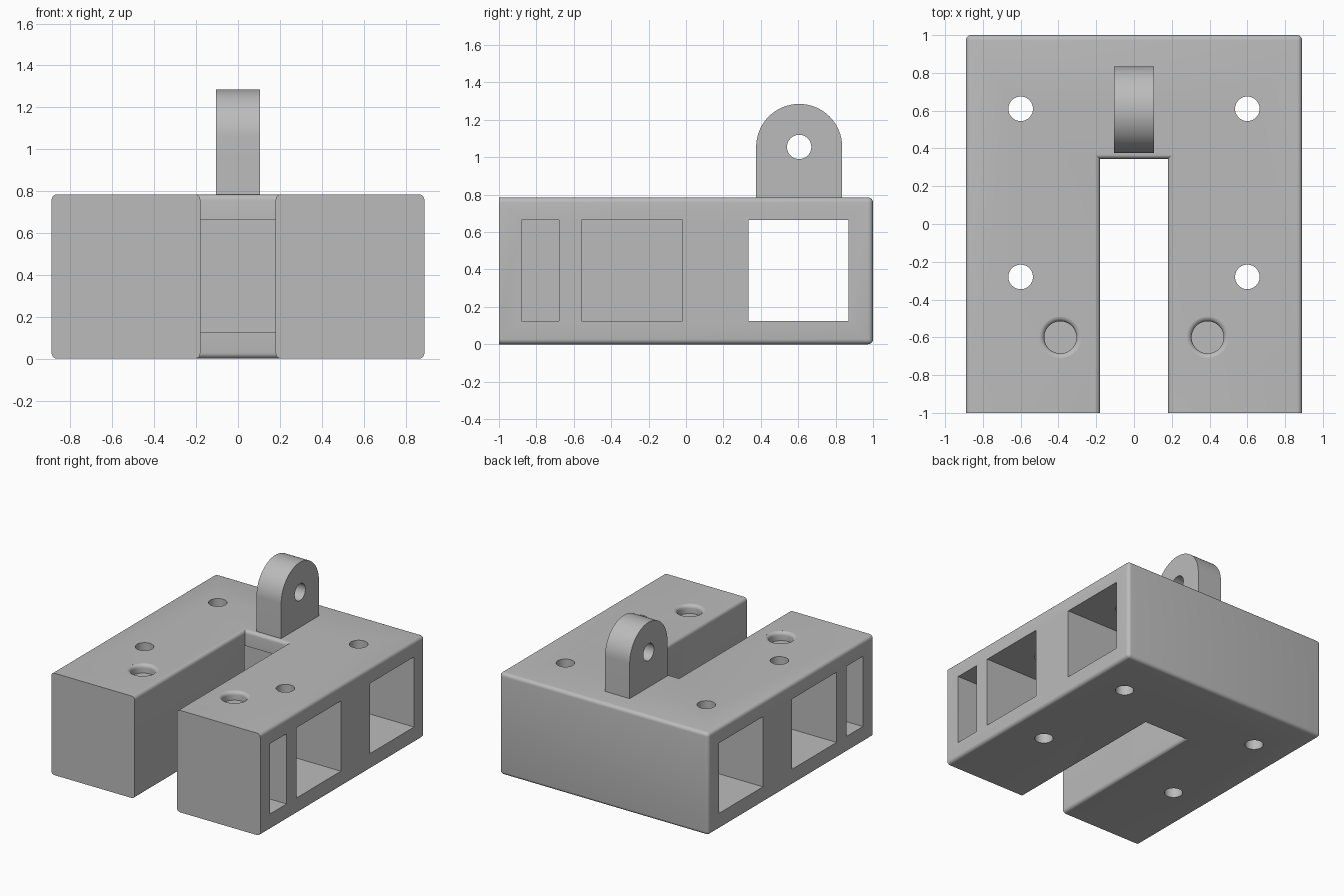
import bpy, bmesh
from math import pi, cos, sin, radians
from mathutils import Matrix, Vector

if "Cube" in bpy.data.objects:
    bpy.data.objects.remove(bpy.data.objects["Cube"], do_unlink=True)

W, TOP, SLOT, SLOT_END, ROUND = 0.89, 0.785, 0.18, 0.345, 0.027

grey = bpy.data.materials.new("plain_grey")
grey.use_nodes = True
grey.diffuse_color = (0.5, 0.5, 0.5, 1)
grey.node_tree.nodes["Principled BSDF"].inputs["Base Color"].default_value = (0.5, 0.5, 0.5, 1)


def finish(bm, name):
    bmesh.ops.recalc_face_normals(bm, faces=bm.faces)
    mesh = bpy.data.meshes.new(name)
    bm.to_mesh(mesh)
    bm.free()
    mesh.materials.append(grey)
    obj = bpy.data.objects.new(name, mesh)
    bpy.context.collection.objects.link(obj)
    return obj


def prism(points, direction):
    """Extrude a flat outline along a direction."""
    bm = bmesh.new()
    face = bm.faces.new([bm.verts.new(p) for p in points])
    new = bmesh.ops.extrude_face_region(bm, geom=[face])["geom"]
    bmesh.ops.translate(bm, vec=Vector(direction),
                        verts=[v for v in new if isinstance(v, bmesh.types.BMVert)])
    return bm


def box(x0, x1, y0, y1, z0, z1):
    return finish(prism([(x0, y0, z0), (x1, y0, z0), (x1, y1, z0), (x0, y1, z0)],
                        (0, 0, z1 - z0)), "cutter")


def cylinder(radius, depth, center, axis="Z"):
    bm = bmesh.new()
    matrix = Matrix.Translation(center)
    if axis == "X":
        matrix = matrix @ Matrix.Rotation(pi / 2, 4, "Y")
    bmesh.ops.create_cone(bm, cap_ends=True, segments=48, radius1=radius,
                          radius2=radius, depth=depth, matrix=matrix)
    return finish(bm, "cutter")


def lathe(profile, center, steps=48):
    bm = bmesh.new()
    rings = [[bm.verts.new((center[0] + r * cos(2 * pi * i / steps),
                            center[1] + r * sin(2 * pi * i / steps),
                            center[2] + z)) for i in range(steps)] for r, z in profile]
    for a, b in zip(rings, rings[1:]):
        for i in range(steps):
            j = (i + 1) % steps
            bm.faces.new((a[i], a[j], b[j], b[i]))
    bm.faces.new(rings[0])
    bm.faces.new(rings[-1])
    return finish(bm, "cutter")


def cut(obj, cutters):
    for c in cutters:
        c.hide_render = True
        mod = obj.modifiers.new("cut", "BOOLEAN")
        mod.operation, mod.solver, mod.object = "DIFFERENCE", "EXACT", c
    bpy.context.view_layer.update()
    result = bpy.data.meshes.new_from_object(
        obj.evaluated_get(bpy.context.evaluated_depsgraph_get()))
    obj.modifiers.clear()
    obj.data = result
    for c in cutters:
        bpy.data.objects.remove(c, do_unlink=True)


def smooth(obj):
    bpy.ops.object.select_all(action="DESELECT")
    obj.select_set(True)
    bpy.context.view_layer.objects.active = obj
    bpy.ops.object.shade_smooth_by_angle(angle=radians(30))


# U-shaped block, rounded everywhere except on the front ends and inside corners
outline = [(-W, -1), (-SLOT, -1), (-SLOT, SLOT_END), (SLOT, SLOT_END),
           (SLOT, -1), (W, -1), (W, 1), (-W, 1)]
bm = prism([(x, y, 0) for x, y in outline], (0, 0, TOP))
bm.normal_update()


def is_rounded(edge):
    a, b = (v.co for v in edge.verts)
    if abs(a.z - b.z) > 0.1:
        return a.y > 0.9
    return max(a.y, b.y) > -0.99


bmesh.ops.bevel(bm, geom=[e for e in bm.edges if is_rounded(e)], offset=ROUND,
                offset_type="OFFSET", segments=5, profile=0.5, affect="EDGES")
block = finish(bm, "block")

# Crosswise tunnel behind the slot, and blind side pockets in both arms
cutters = [box(-1, 1, 0.335, 0.87, 0.125, 0.665)]
for side in (-1, 1):
    for y0, y1 in ((-0.88, -0.68), (-0.56, -0.02)):
        cutters.append(box(*sorted((side * 0.3, side)), y0, y1, 0.125, 0.665))
    # Vertical bolt holes
    for y in (0.61, -0.28):
        cutters.append(cylinder(0.065, 2, (side * 0.6, y, 0.4)))
    # Shallow round sockets with a rounded rim
    rim = [(0.11 - 0.025 * cos(t), -0.025 + 0.025 * sin(t))
           for t in (radians(a) for a in (0, 22, 45, 68, 88))]
    cutters.append(lathe([(0.085, -0.065)] + rim + [(0.11, 0.05)], (side * 0.39, -0.6, TOP)))
cut(block, cutters)
smooth(block)

# Upright lug with a round top and a cross hole
CY, CZ, R = 0.605, 1.055, 0.23
arc = [(CY + R * cos(pi * i / 32), CZ + R * sin(pi * i / 32)) for i in range(33)]
profile = [(CY - R, TOP - 0.01), (CY + R, TOP - 0.01)] + arc
lug = finish(prism([(-0.105, y, z) for y, z in profile], (0.21, 0, 0)), "lug")
cut(lug, [cylinder(0.065, 1, (0, CY, CZ), "X")])
smooth(lug)
